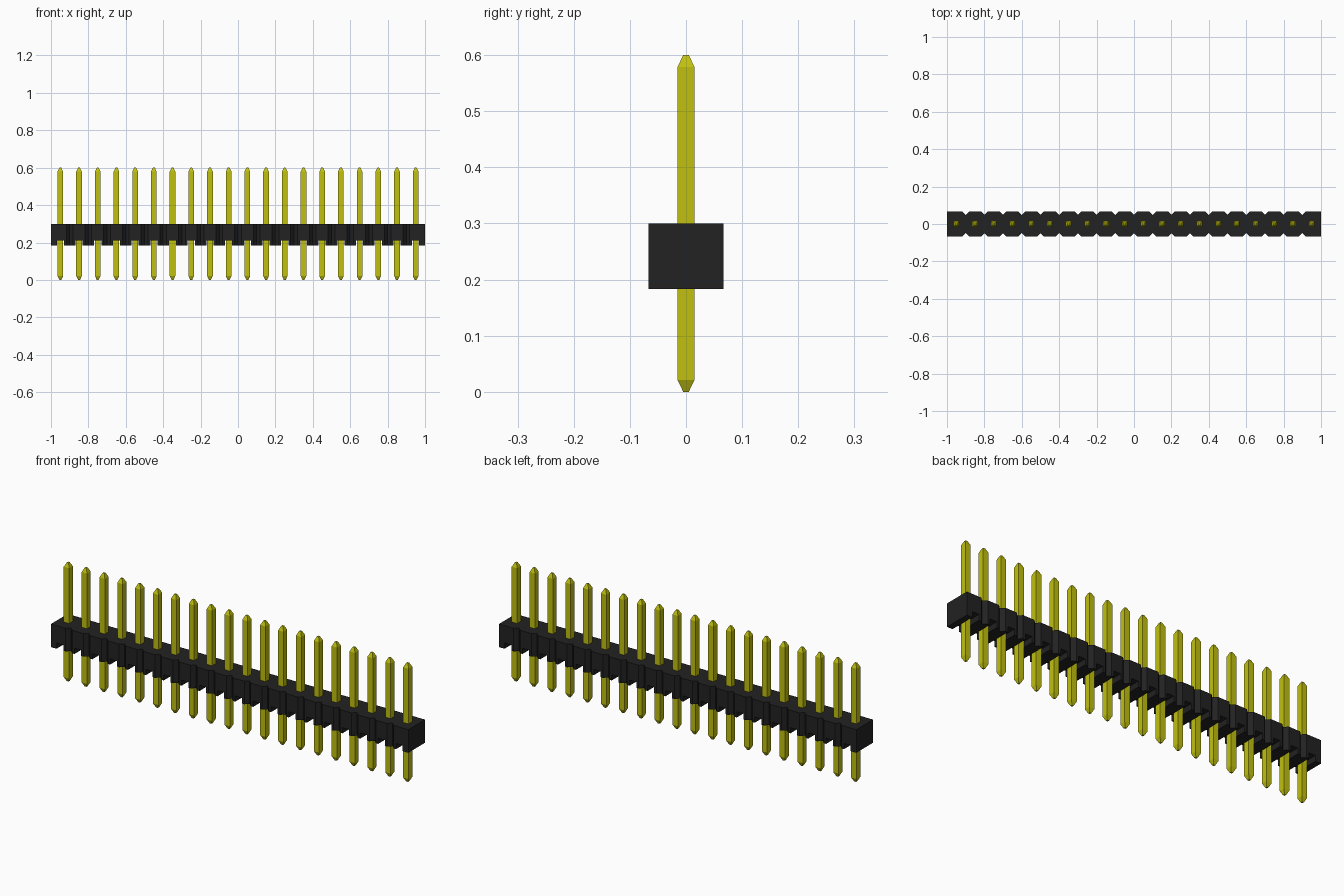
import bpy
import bmesh

if "Cube" in bpy.data.objects:
    bpy.data.objects.remove(bpy.data.objects["Cube"])

COUNT, PITCH = 20, 0.1
HALF_DEPTH, CHAMFER = 0.067, 0.018
BASE, STEP, TOP, HEIGHT = 0.183, 0.212, 0.30, 0.60
CHANNEL, PIN, TIP, TAPER = 0.019, 0.015, 0.005, 0.021


def material(name, color):
    mat = bpy.data.materials.new(name)
    mat.use_nodes = True
    mat.diffuse_color = color
    mat.node_tree.nodes["Principled BSDF"].inputs["Base Color"].default_value = color
    return mat


def finish(name, bm, mat):
    bmesh.ops.recalc_face_normals(bm, faces=bm.faces[:])
    mesh = bpy.data.meshes.new(name)
    bm.to_mesh(mesh)
    bm.free()
    mesh.materials.append(mat)
    obj = bpy.data.objects.new(name, mesh)
    bpy.context.collection.objects.link(obj)
    return obj


def extrude(bm, faces, dz, keep):
    new = bmesh.ops.extrude_face_region(bm, geom=faces, use_keep_orig=keep)["geom"]
    verts = [v for v in new if isinstance(v, bmesh.types.BMVert)]
    bmesh.ops.translate(bm, verts=verts, vec=(0, 0, dz))


black = material("black plastic", (0.016, 0.016, 0.016, 1))
yellow = material("yellow metal", (0.53, 0.53, 0.005, 1))
centres = [(i - (COUNT - 1) / 2) * PITCH for i in range(COUNT)]

# Housing outline: a strip of columns, pinched at each joint between segments
half = PITCH / 2
stations = [(centres[0] - half, HALF_DEPTH)]
for i, c in enumerate(centres):
    end_depth = HALF_DEPTH if i == COUNT - 1 else HALF_DEPTH - CHAMFER
    stations += [(c - half + CHAMFER, HALF_DEPTH), (c - CHANNEL, HALF_DEPTH),
                 (c + CHANNEL, HALF_DEPTH), (c + half - CHAMFER, HALF_DEPTH),
                 (c + half, end_depth)]
bm = bmesh.new()
rows = [(bm.verts.new((x, -d, STEP)), bm.verts.new((x, d, STEP))) for x, d in stations]
strip = [bm.faces.new((a[0], b[0], b[1], a[1])) for a, b in zip(rows, rows[1:])]

# Raise the upper block, then drop the feet between the channels under the pins
feet = [f for i, f in enumerate(strip) if i % 5 != 2]
extrude(bm, strip, TOP - STEP, True)
extrude(bm, feet, BASE - STEP, False)
finish("housing", bm, black)

# Square pins with tapered ends
pin_profile = [(0, TIP), (TAPER, PIN), (HEIGHT - TAPER, PIN), (HEIGHT, TIP)]
for n, c in enumerate(centres, 1):
    bm = bmesh.new()
    rings = [[bm.verts.new((c + sx * r, sy * r, z))
              for sx, sy in ((-1, -1), (1, -1), (1, 1), (-1, 1))]
             for z, r in pin_profile]
    for low, high in zip(rings, rings[1:]):
        for k in range(4):
            j = (k + 1) % 4
            bm.faces.new((low[k], low[j], high[j], high[k]))
    bm.faces.new(rings[0])
    bm.faces.new(rings[-1])
    finish(f"pin_{n:02d}", bm, yellow)
